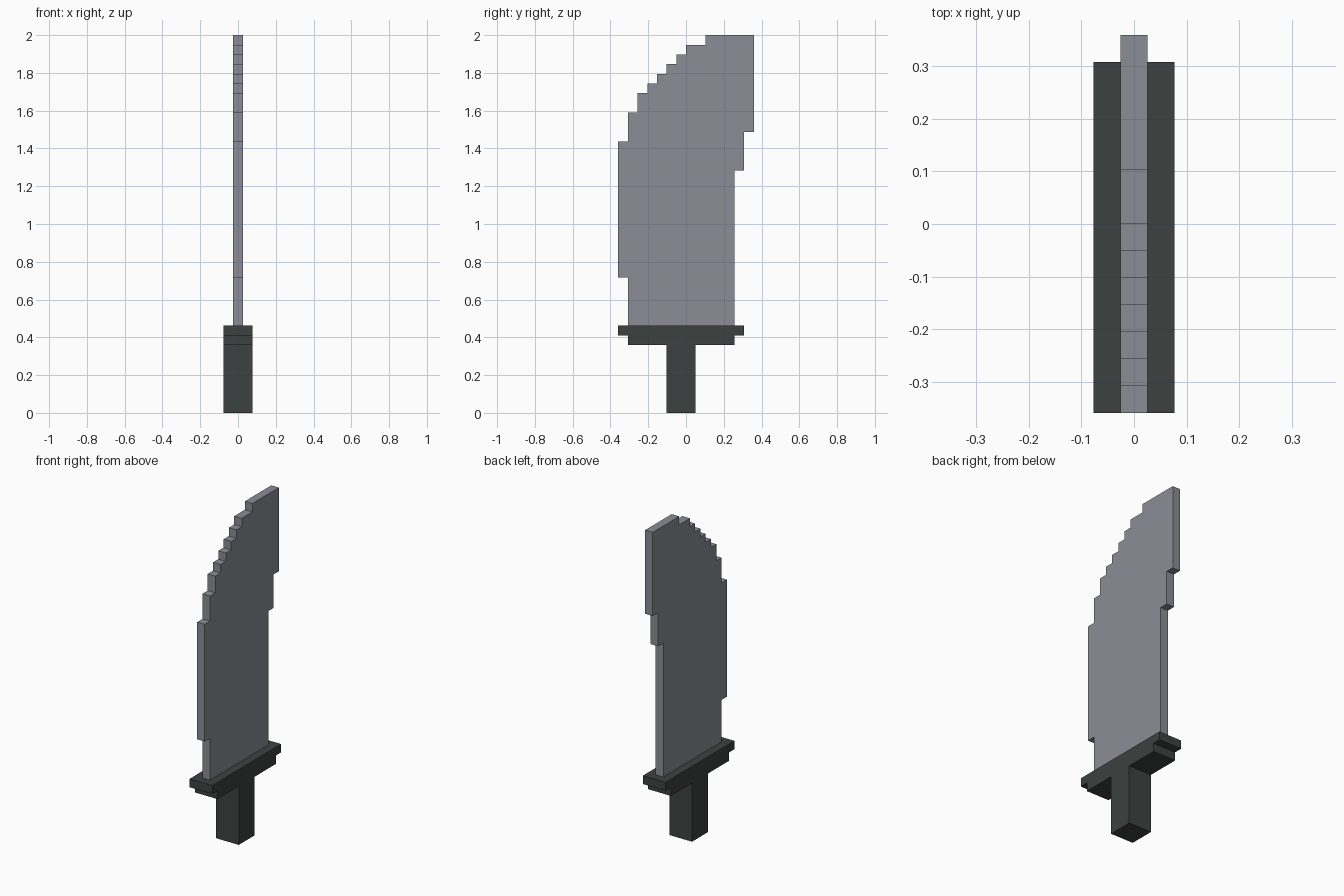
import bpy
import bmesh

U = 2 / 39  # one step of the blocky grid

cube = bpy.data.objects.get("Cube")
if cube:
    bpy.data.objects.remove(cube, do_unlink=True)


def make_material(name, rgb):
    mat = bpy.data.materials.new(name)
    mat.use_nodes = True
    color = (*rgb, 1)
    mat.diffuse_color = color
    mat.node_tree.nodes["Principled BSDF"].inputs["Base Color"].default_value = color
    return mat


def extrude_profile(name, points, width, mat):
    """Make a slab from a (y, z) outline, centred on x = 0."""
    bm = bmesh.new()
    verts = [bm.verts.new((-width * U / 2, y * U, z * U)) for y, z in points]
    face = bm.faces.new(verts)
    side = bmesh.ops.extrude_face_region(bm, geom=[face])
    moved = [v for v in side["geom"] if isinstance(v, bmesh.types.BMVert)]
    bmesh.ops.translate(bm, verts=moved, vec=(width * U, 0, 0))
    bmesh.ops.recalc_face_normals(bm, faces=bm.faces)
    mesh = bpy.data.meshes.new(name)
    bm.to_mesh(mesh)
    bm.free()
    mesh.materials.append(mat)
    obj = bpy.data.objects.new(name, mesh)
    bpy.context.collection.objects.link(obj)
    return obj


def staircase(steps, start):
    """Turn (y, top z) steps into outline corners, going up from start."""
    points, z = [], start
    for y, top in steps:
        points += [(y, z), (y, top)]
        z = top
    return points


steel = make_material("steel grey", (0.262, 0.270, 0.305))
dark = make_material("dark green grey", (0.045, 0.054, 0.051))

# Blade: stepped cutting edge in front, stepped spine behind
edge = [(-6, 14), (-7, 28), (-6, 31), (-5, 33), (-4, 34),
        (-3, 35), (-2, 36), (-1, 37), (0, 38), (2, 39)]
spine = [(5, 25), (6, 29), (7, 39)]
outline = staircase(edge, 9) + staircase(spine, 9)[::-1]
extrude_profile("blade", outline, 1, steel)

# Guard and grip in one T-shaped piece
left_side = [(-2, 7), (-6, 8), (-7, 9)]
right_side = [(1, 7), (5, 8), (6, 9)]
hilt = staircase(left_side, 0) + staircase(right_side, 0)[::-1]
extrude_profile("guard_and_grip", hilt, 3, dark)
